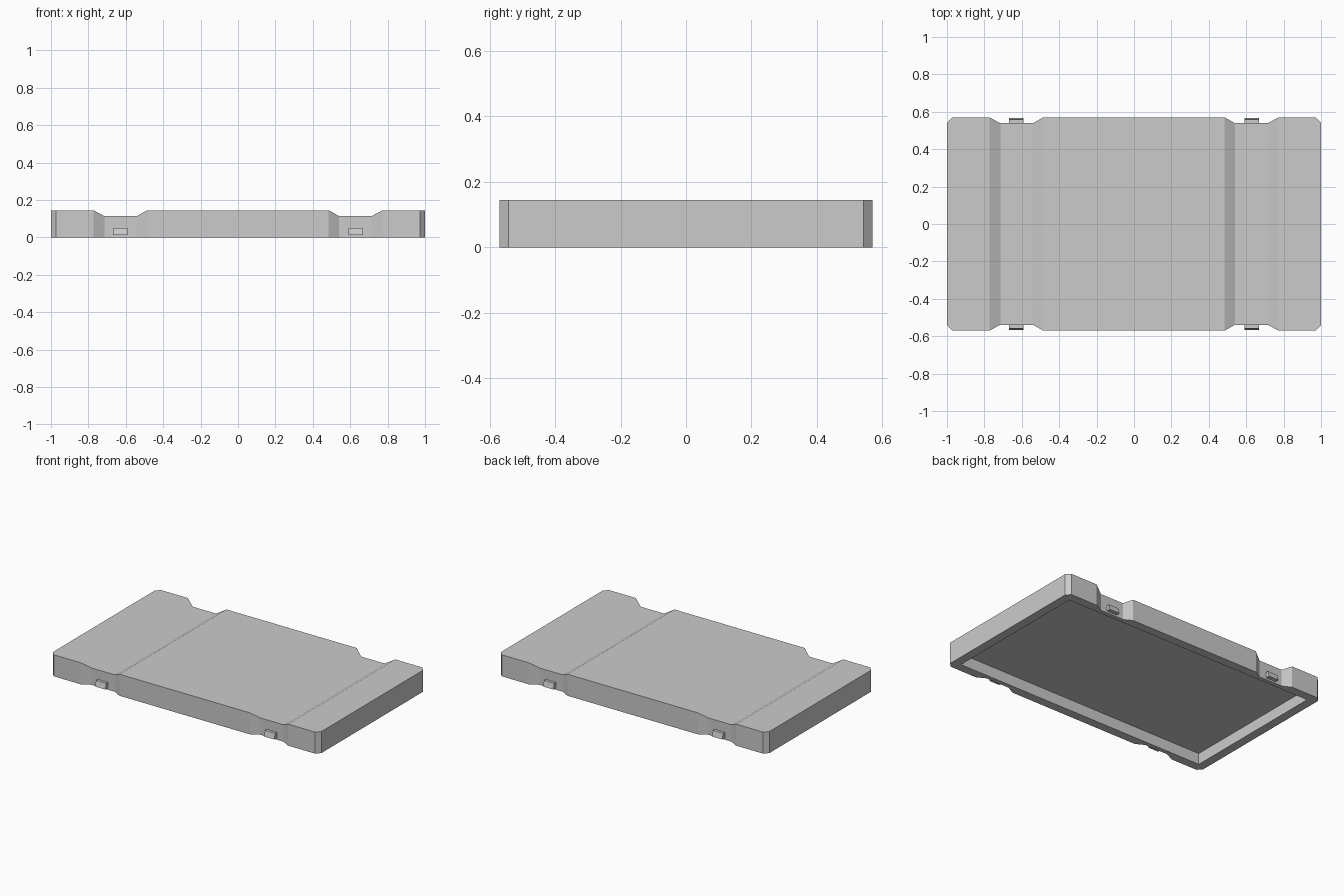
import bpy, bmesh

if "Cube" in bpy.data.objects:
    bpy.data.objects.remove(bpy.data.objects["Cube"])

LENGTH, HALF_W, HEIGHT = 1.0, 0.57, 0.145
STEP = 0.031      # depth of the strap channels
CORNER = 0.028    # corner chamfer


def make_object(name, bm):
    bmesh.ops.recalc_face_normals(bm, faces=bm.faces)
    mesh = bpy.data.meshes.new(name)
    bm.to_mesh(mesh)
    bm.free()
    obj = bpy.data.objects.new(name, mesh)
    bpy.context.collection.objects.link(obj)
    return obj


def loft(name, sections):
    """Skin a row of cross-sections and cap both ends."""
    bm = bmesh.new()
    rings = [[bm.verts.new(p) for p in s] for s in sections]
    for a, b in zip(rings, rings[1:]):
        n = len(a)
        for i in range(n):
            bm.faces.new((a[i], a[(i + 1) % n], b[(i + 1) % n], b[i]))
    bm.faces.new(rings[0])
    bm.faces.new(rings[-1])
    return make_object(name, bm)


def section(x, w, h, z0=0.0):
    return [(x, -w, z0), (x, w, z0), (x, w, h), (x, -w, h)]


# Slab: stations along half the length as (x, half width, top height)
half = [(0.485, HALF_W, HEIGHT), (0.54, HALF_W - STEP, HEIGHT - STEP),
        (0.715, HALF_W - STEP, HEIGHT - STEP), (0.773, HALF_W, HEIGHT),
        (LENGTH - CORNER, HALF_W, HEIGHT), (LENGTH, HALF_W - CORNER, HEIGHT)]
stations = [(-x, w, h) for x, w, h in reversed(half)] + half
slab = loft("lid_slab", [section(*s) for s in stations])

# Recess in the underside
cutter = loft("recess_cutter", [section(x, 0.51, 0.075, -0.1) for x in (-0.94, 0.94)])
cutter.hide_render = True
mod = slab.modifiers.new("recess", 'BOOLEAN')
mod.operation = 'DIFFERENCE'
mod.solver = 'EXACT'
mod.object = cutter
bpy.context.view_layer.objects.active = slab
bpy.ops.object.modifier_apply(modifier=mod.name)
bpy.data.objects.remove(cutter)

# Latch tabs with a slanted outer face, one in each channel end
for sx in (-1, 1):
    for sy, side in ((-1, "front"), (1, "back")):
        profile = [(0.53, 0.012), (0.567, 0.012), (0.558, 0.05), (0.53, 0.05)]
        loft(f"latch_tab_{side}_{'left' if sx < 0 else 'right'}",
             [[(sx * x, sy * y, z) for y, z in profile] for x in (0.591, 0.667)])
